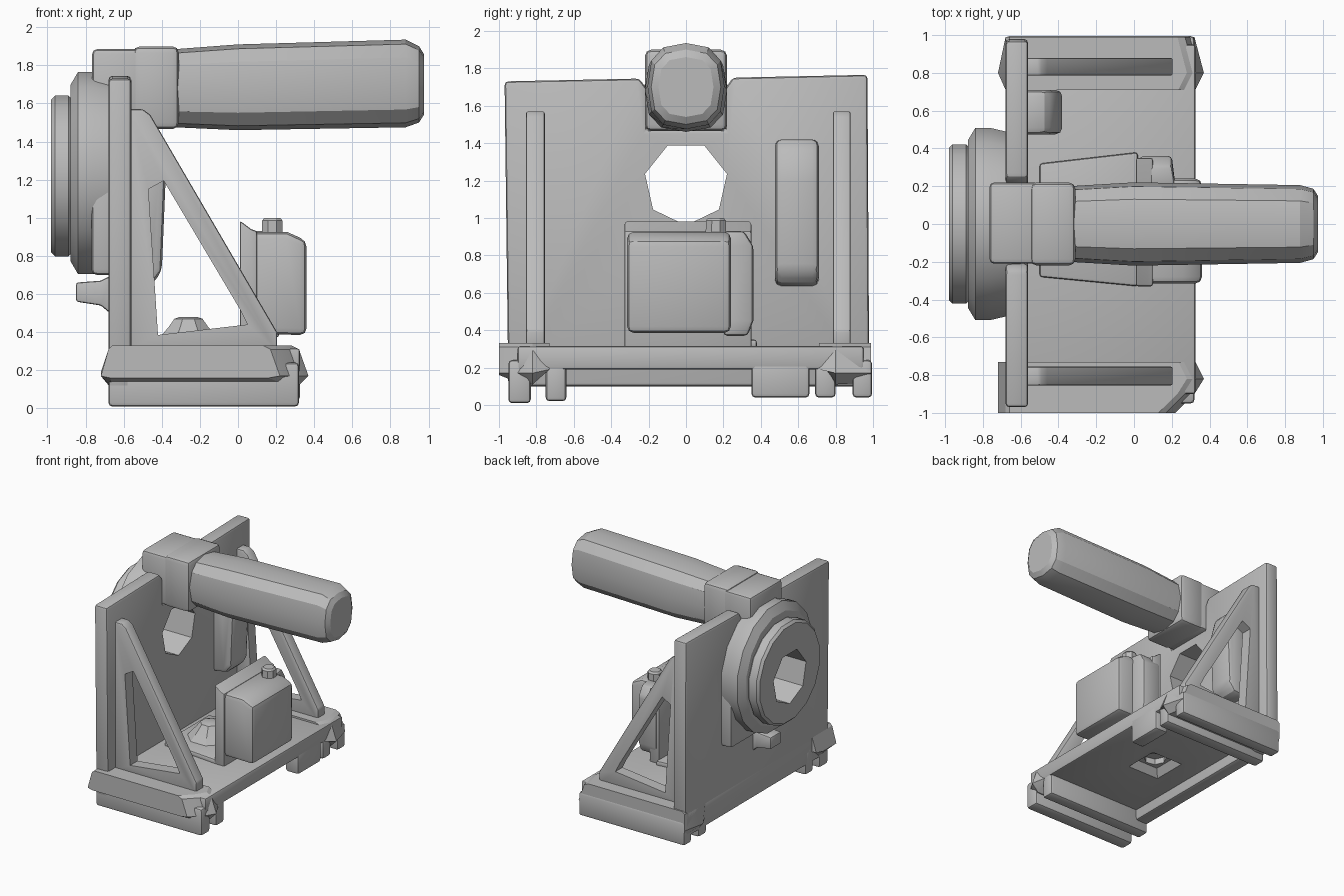
import bpy, bmesh, math
from mathutils import Vector

old = bpy.data.objects.get("Cube")
if old:
    bpy.data.objects.remove(old, do_unlink=True)

grey = bpy.data.materials.new("plain_grey")
grey.use_nodes = True
colour = (0.5, 0.5, 0.5, 1)
grey.diffuse_color = colour
grey.node_tree.nodes["Principled BSDF"].inputs["Base Color"].default_value = colour


def apply(ob, mod):
    bpy.context.view_layer.objects.active = ob
    bpy.ops.object.modifier_apply(modifier=mod.name)


def finish(name, bm, bevel=0.0):
    bmesh.ops.recalc_face_normals(bm, faces=bm.faces)
    me = bpy.data.meshes.new(name)
    bm.to_mesh(me)
    bm.free()
    me.materials.append(grey)
    ob = bpy.data.objects.new(name, me)
    bpy.context.collection.objects.link(ob)
    if bevel:
        mod = ob.modifiers.new("soft_edges", "BEVEL")
        mod.width, mod.segments, mod.limit_method = bevel, 2, "ANGLE"
        apply(ob, mod)
    return ob


def loft(name, rings, bevel=0.0):
    """Skin a list of equal-length rings of points and cap both ends."""
    bm = bmesh.new()
    loops = [[bm.verts.new(p) for p in ring] for ring in rings]
    n = len(loops[0])
    for a, b in zip(loops, loops[1:]):
        for i in range(n):
            j = (i + 1) % n
            bm.faces.new((a[i], a[j], b[j], b[i]))
    bm.faces.new(loops[0])
    bm.faces.new(loops[-1])
    return finish(name, bm, bevel)


def box(name, x, y, z, bevel=0.02):
    rings = [[(x[0], y[0], h), (x[1], y[0], h), (x[1], y[1], h), (x[0], y[1], h)] for h in z]
    return loft(name, rings, bevel)


def prism_y(name, pts, y, bevel=0.0):
    return loft(name, [[(a, d, b) for a, b in pts] for d in y], bevel)


def prism_x(name, pts, x, bevel=0.0):
    return loft(name, [[(d, a, b) for a, b in pts] for d in x], bevel)


def turned(name, profile, z, sides, axis="x", centre=(0, 0), phase=0.5, flat=1.0):
    """Stack of polygons (position, radius) along x or z."""
    rings = []
    for d, r in profile:
        ring = []
        for i in range(sides):
            t = math.tau * (i + phase) / sides
            u, v = r * flat * math.cos(t), r * math.sin(t)
            ring.append((d, u, z + v) if axis == "x" else (centre[0] + u, centre[1] + v, d))
        rings.append(ring)
    return loft(name, rings)


def cut(ob, cutter):
    cutter.hide_render = True
    mod = ob.modifiers.new("cut", "BOOLEAN")
    mod.operation, mod.object, mod.solver = "DIFFERENCE", cutter, "EXACT"
    apply(ob, mod)
    bpy.data.objects.remove(cutter, do_unlink=True)


def bore():
    return turned("bore_cutter", [(-1.2, 0.225), (-0.3, 0.225)], 1.185, 7, phase=0.25)


# Upright wall with a notch for the handle and a bore
wall = prism_x("wall", [(-0.95, 0.1), (0.98, 0.1), (0.97, 1.765), (0.25, 1.75), (0.21, 1.69),
                        (0.21, 1.47), (-0.21, 1.47), (-0.21, 1.69), (-0.25, 1.745),
                        (-0.97, 1.73)], (-0.68, -0.56), 0.02)
cut(wall, bore())

# Floor with a stepped socket underneath
floor = box("floor", (-0.68, 0.325), (-0.9, 0.95), (0.19, 0.315), 0.015)
spot = (-0.22, 0)
cut(floor, turned("socket_cutter", [(0.15, 0.25), (0.25, 0.15)], 0, 4, "z", spot))
cut(floor, turned("pin_cutter", [(0.22, 0.09), (0.3, 0.09)], 0, 7, "z", spot))
loft("floor_pad", [[(-0.5, -0.28, z), (0.02, -0.33, z), (0.02, 0.38, z), (-0.5, 0.32, z)]
                   for z in (0.3, 0.35)], 0.015)
turned("floor_stud", [(0.33, 0.2), (0.43, 0.11), (0.47, 0.08), (0.48, 0.05)], 0, 8, "z", (-0.26, 0))

# End blocks with pointed noses
end_profile = [(-0.67, 0.11), (0.31, 0.11), (0.37, 0.17), (0.32, 0.31), (0.28, 0.33),
               (-0.66, 0.33), (-0.68, 0.31), (-0.72, 0.17)]
right_block = loft("right_end_block", [
    [(-0.67 + 0.99 * (x + 0.67) if x < 0.2 else x - inset, y, max(z, low)) for x, z in end_profile]
    for y, inset, low in ((-1.0, 0.15, 0.16), (-0.9, 0.05, 0.12), (-0.82, 0, 0.11), (-0.73, 0.045, 0.19))])
left_block = loft("left_end_block", [
    [(x - inset if x > 0.2 else max(x, -0.68 - side), y, max(z, low)) for x, z in end_profile]
    for y, inset, side, low in ((0.71, 0.045, 0, 0.19), (0.8, 0, 0.04, 0.11), (0.99, 0.05, 0, 0.12))])

# Rails and catch under the floor
for name, y, low in (("right_outer_rail", (-0.95, -0.83), 0.01), ("right_inner_rail", (-0.75, -0.64), 0.02),
                     ("left_inner_rail", (0.69, 0.80), 0.04), ("left_outer_rail", (0.89, 0.995), 0.04)):
    box(name, (-0.68, 0.32), y, (low, 0.24), 0.02)
box("front_catch", (0.2, 0.325), (0.35, 0.66), (0.04, 0.25), 0.02)

# Open triangular braces
outer = [(-0.58, 0.3), (0.205, 0.3), (0.205, 0.4), (-0.46, 1.54), (-0.5, 1.57), (-0.58, 1.57)]
inner = [(-0.42, 0.385), (0.05, 0.44), (0.01, 0.52), (-0.39, 1.195), (-0.47, 1.15)]
for name, y in (("right_brace", (-0.855, -0.755)), ("left_brace", (0.785, 0.88))):
    brace = prism_y(name, outer, y, 0.012)
    cut(brace, prism_y("brace_cutter", inner, (y[0] - 0.1, y[1] + 0.1)))

# Round hub on the outside of the wall
hub = turned("hub_flange", [(-0.6, 0.5), (-0.76, 0.54), (-0.84, 0.54), (-0.88, 0.47)], 1.235, 16, flat=0.96)
ring = turned("hub_ring", [(-0.86, 0.40), (-0.89, 0.43), (-0.96, 0.43), (-0.98, 0.41)], 1.22, 16)
pad = box("hub_pad", (-0.77, -0.62), (-0.49, 0.49), (0.70, 1.35), 0.03)
for part in (hub, ring, pad):
    cut(part, bore())
prism_y("lower_catch", [(-0.85, 0.56), (-0.72, 0.54), (-0.66, 0.49), (-0.66, 0.7),
                        (-0.72, 0.67), (-0.85, 0.66)], (-0.07, 0.07), 0.012)

# Handle: collar and tapered grip
box("collar_rear", (-0.765, -0.5), (-0.21, 0.22), (1.47, 1.885), 0.025)
box("collar_front", (-0.55, -0.31), (-0.22, 0.22), (1.465, 1.9), 0.035)
loft("grip", [[(x, 0.98 * w * math.copysign(abs(math.cos(t)) ** 0.75, math.cos(t)),
                c + h * math.copysign(abs(math.sin(t)) ** 0.75, math.sin(t)))
               for t in [math.tau * i / 12 for i in range(12)]]
              for x, w, h, c in ((-0.33, 0.205, 0.205, 1.68), (0.0, 0.225, 0.225, 1.685),
                                 (0.88, 0.21, 0.23, 1.705), (0.95, 0.19, 0.2, 1.7),
                                 (0.975, 0.15, 0.16, 1.7))])

# Rounded cover on the inside of the wall
prism_y("inner_cover", [(-0.6, 0.63), (-0.45, 0.65), (-0.40, 0.72), (-0.38, 1.2), (-0.42, 1.36),
                        (-0.47, 1.42), (-0.6, 1.42)], (0.475, 0.71), 0.035)

# Motor box with back plate, side pod and cap
prism_y("motor_plate", [(0.01, 0.3), (0.1, 0.3), (0.1, 0.93), (0.07, 0.94), (0.01, 0.985)],
        (-0.33, 0.35), 0.012)
prism_y("motor_body", [(0.05, 0.39), (0.36, 0.385), (0.36, 0.88), (0.26, 0.925), (0.05, 0.925)],
        (-0.315, 0.24), 0.035)
loft("motor_side_pod", [[(0.03, 0.2, z), (0.22, 0.2, z), (0.2, y, z), (0.03, y, z)]
                        for z, y in ((0.37, 0.33), (0.45, 0.36), (0.85, 0.36), (0.93, 0.31))], 0.02)
turned("motor_cap", [(0.88, 0.06), (0.985, 0.058), (1.0, 0.045)], 0, 8, "z", (0.18, 0.16))

# Crisp shading with soft bevels
bpy.ops.object.select_all(action="DESELECT")
for ob in bpy.context.collection.objects:
    if ob.type == "MESH" and grey.name in ob.data.materials:
        ob.select_set(True)
        bpy.context.view_layer.objects.active = ob
bpy.ops.object.shade_smooth_by_angle(angle=math.radians(25))
